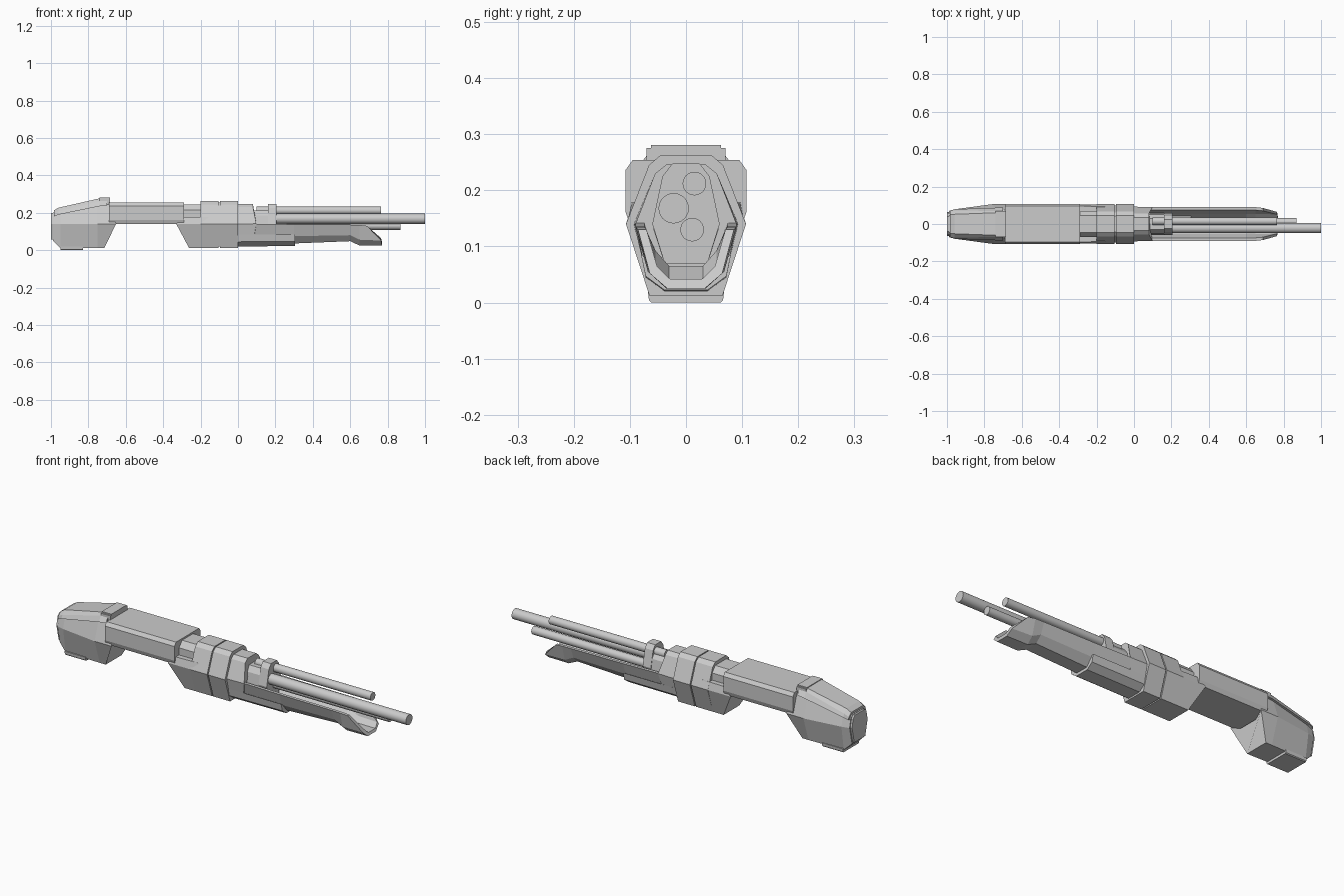
import bpy, bmesh, math


def loft(name, rings):
    """Skin mirrored half outlines; each ring is (x, [(y, z) or (y, z, own_x)])."""
    bm = bmesh.new()
    loops = []
    for x, half in rings:
        pts = [(p[2] if len(p) > 2 else x, p[0], p[1]) for p in half]
        pts += [(a, -b, c) for a, b, c in reversed(pts)]
        loops.append([bm.verts.new(p) for p in pts])
    n = len(loops[0])
    for a, b in zip(loops, loops[1:]):
        for i in range(n):
            j = (i + 1) % n
            bm.faces.new((a[i], a[j], b[j], b[i]))
    bm.faces.new(loops[0])
    bm.faces.new(loops[-1])
    bmesh.ops.recalc_face_normals(bm, faces=bm.faces)
    me = bpy.data.meshes.new(name)
    bm.to_mesh(me)
    bm.free()
    ob = bpy.data.objects.new(name, me)
    bpy.context.collection.objects.link(ob)
    return ob


def prism(name, x0, x1, half):
    return loft(name, [(x0, half), (x1, half)])


def tube(name, x0, x1, y, z, r):
    bpy.ops.mesh.primitive_cylinder_add(vertices=24, radius=r, depth=x1 - x0,
                                        location=((x0 + x1) / 2, y, z),
                                        rotation=(0, math.pi / 2, 0))
    bpy.context.object.name = name
    bpy.ops.object.shade_smooth_by_angle()


# Rear housing, tapering toward the back, with a slanted front underside
loft("rear_housing", [
    (-0.99, [(0.05, 0.05), (0.07, 0.14), (0.06, 0.185), (0.045, 0.2)]),
    (-0.95, [(0.06, 0.012), (0.08, 0.14), (0.066, 0.195), (0.05, 0.212)]),
    (-0.75, [(0.065, 0.012), (0.107, 0.14), (0.075, 0.235), (0.055, 0.258)]),
    (-0.69, [(0.065, 0.012, -0.715), (0.107, 0.14, -0.652),
             (0.075, 0.24), (0.055, 0.253)])])
prism("rear_plate", -1.0, -0.985, [(0.045, 0.058), (0.064, 0.14), (0.054, 0.185), (0.04, 0.198)])
prism("rear_foot", -0.95, -0.83, [(0.062, 0.0), (0.066, 0.004), (0.068, 0.02)])

# Sloping lid with raised front lip
loft("rear_lid", [
    (-0.985, [(0.071, 0.18), (0.069, 0.195), (0.05, 0.212)]),
    (-0.96, [(0.079, 0.19), (0.072, 0.208), (0.052, 0.227)]),
    (-0.74, [(0.087, 0.235), (0.07, 0.262), (0.06, 0.277)]),
    (-0.70, [(0.087, 0.24), (0.07, 0.262), (0.06, 0.277)])])
prism("lid_lip", -0.74, -0.685, [(0.07, 0.235), (0.07, 0.275), (0.062, 0.275), (0.062, 0.281)])

# Carrying grip
prism("grip", -0.69, -0.29, [(0.1, 0.14), (0.108, 0.162), (0.108, 0.236), (0.095, 0.254)])

# Receiver block, neck and two armoured rings
loft("receiver_block", [
    (-0.33, [(0.065, 0.012, -0.262), (0.105, 0.14), (0.097, 0.178, -0.29)]),
    (-0.15, [(0.065, 0.012), (0.105, 0.14), (0.092, 0.178)])])
prism("receiver_neck", -0.30, -0.15, [(0.07, 0.13), (0.07, 0.215), (0.045, 0.245)])
ring = [(0.065, 0.012), (0.107, 0.14), (0.066, 0.245), (0.045, 0.263)]
prism("rear_ring", -0.2, -0.103, ring)
prism("ring_joint", -0.11, -0.09, [(y * 0.93, 0.14 + (z - 0.14) * 0.93) for y, z in ring])
prism("front_ring", -0.097, 0.0, ring)

# Front collar and barrel core
loft("front_collar", [
    (-0.01, [(0.04, 0.022), (0.07, 0.045), (0.093, 0.14), (0.055, 0.23), (0.035, 0.246)]),
    (0.08, [(0.04, 0.022), (0.07, 0.045), (0.09, 0.14, 0.098), (0.055, 0.23), (0.035, 0.246)])])
prism("barrel_core", 0.07, 0.17, [(0.035, 0.06), (0.058, 0.13), (0.05, 0.185), (0.03, 0.212)])
prism("barrel_bracket", 0.16, 0.207, [(0.035, 0.06), (0.06, 0.14), (0.042, 0.225), (0.024, 0.248)])


# Open trough under the barrels
def trough(zb, zc, zr, w=1.0, rim_x=None, mid_x=None):
    pts = [(0.035, zb), (0.068, zc), (0.09, zr), (0.074, zr), (0.054, zc + 0.012), (0.03, zb + 0.017)]
    xs = [None, mid_x, rim_x, rim_x, mid_x, None]
    return [(y * w, z) if x is None else (y * w, z, x) for (y, z), x in zip(pts, xs)]


loft("barrel_trough", [
    (0.0, trough(0.036, 0.072, 0.143)),
    (0.30, trough(0.036, 0.075, 0.138)),
    (0.60, trough(0.048, 0.08, 0.136)),
    (0.65, trough(0.025, 0.055, 0.135)),
    (0.77, trough(0.025, 0.052, 0.13, 0.95, 0.69, 0.765))])
loft("trough_belly", [
    (0.0, [(0.038, 0.02), (0.072, 0.045), (0.08, 0.085), (0.05, 0.07)]),
    (0.305, [(0.038, 0.022), (0.072, 0.047), (0.08, 0.085), (0.05, 0.07)])])

# Three barrels
for name, x1, y, z, r in (("main_barrel", 1.0, -0.022, 0.168, 0.027),
                          ("upper_barrel", 0.765, 0.015, 0.212, 0.021),
                          ("lower_barrel", 0.868, 0.011, 0.13, 0.021)):
    tube(name, 0.1, x1, y, z, r)
